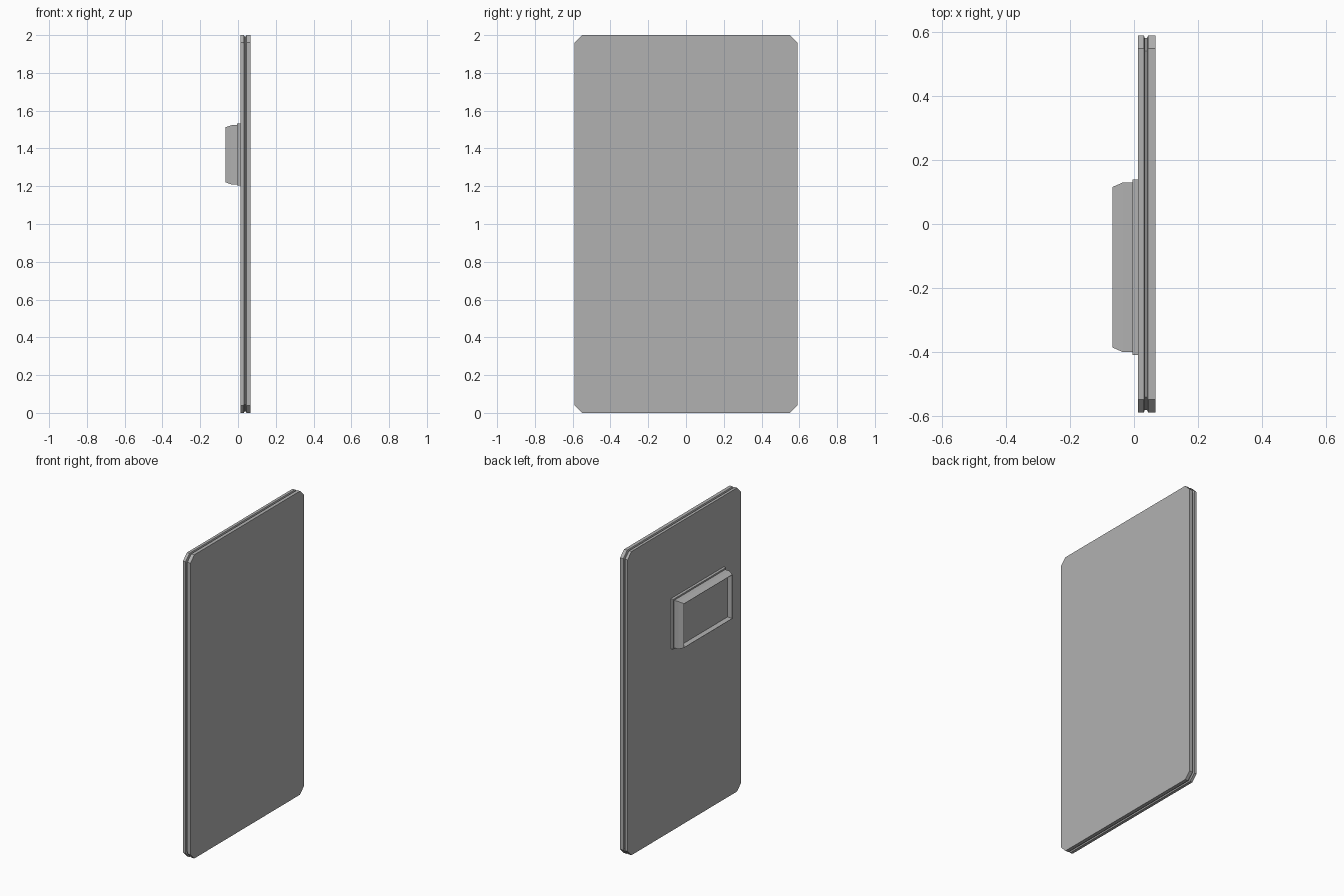
import bpy, bmesh

if "Cube" in bpy.data.objects:
    bpy.data.objects.remove(bpy.data.objects["Cube"])

# Dark grey metal shared by all parts
grey = bpy.data.materials.new("dark_grey")
grey.diffuse_color = (0.44, 0.44, 0.44, 1.0)
grey.use_nodes = True
grey.node_tree.nodes["Principled BSDF"].inputs["Base Color"].default_value = grey.diffuse_color


def outline(y0, y1, z0, z1, c=0.0):
    """Rectangle in the YZ plane, with optional cut corners."""
    if c == 0:
        return [(y0, z0), (y1, z0), (y1, z1), (y0, z1)]
    return [(y0 + c, z0), (y1 - c, z0), (y1, z0 + c), (y1, z1 - c),
            (y1 - c, z1), (y0 + c, z1), (y0, z1 - c), (y0, z0 + c)]


def loft(name, sections):
    """Join (x, outline) sections into a capped solid."""
    bm = bmesh.new()
    rings = [[bm.verts.new((x, y, z)) for y, z in pts] for x, pts in sections]
    n = len(rings[0])
    for a, b in zip(rings, rings[1:]):
        for i in range(n):
            j = (i + 1) % n
            bm.faces.new((a[i], a[j], b[j], b[i]))
    bm.faces.new(rings[0])
    bm.faces.new(rings[-1])
    bmesh.ops.recalc_face_normals(bm, faces=bm.faces)
    mesh = bpy.data.meshes.new(name)
    bm.to_mesh(mesh)
    bm.free()
    mesh.materials.append(grey)
    obj = bpy.data.objects.new(name, mesh)
    bpy.context.collection.objects.link(obj)
    return obj


# Door panel: two cut-corner slabs with a narrow groove around the edge
full = outline(-0.59, 0.59, 0.0, 2.0, 0.04)
inner = outline(-0.582, 0.582, 0.008, 1.992, 0.04)
loft("door_panel", [(0.0125, full), (0.031, full), (0.034, inner),
                    (0.041, inner), (0.044, full), (0.067, full)])

# Thin mounting flange on the back of the door
flange = outline(-0.41, 0.14, 1.203, 1.533)
loft("window_flange", [(-0.005, flange), (0.0125, flange)])

# Window frame: tapered rim around a recessed pane
base = outline(-0.401, 0.13, 1.21, 1.523)
rim = outline(-0.387, 0.116, 1.221, 1.512)
lip = outline(-0.385, 0.114, 1.223, 1.51)
pane = outline(-0.382, 0.111, 1.226, 1.507)
loft("window_frame", [(-0.005, base), (-0.035, base), (-0.067, rim),
                      (-0.067, lip), (-0.035, pane)])
